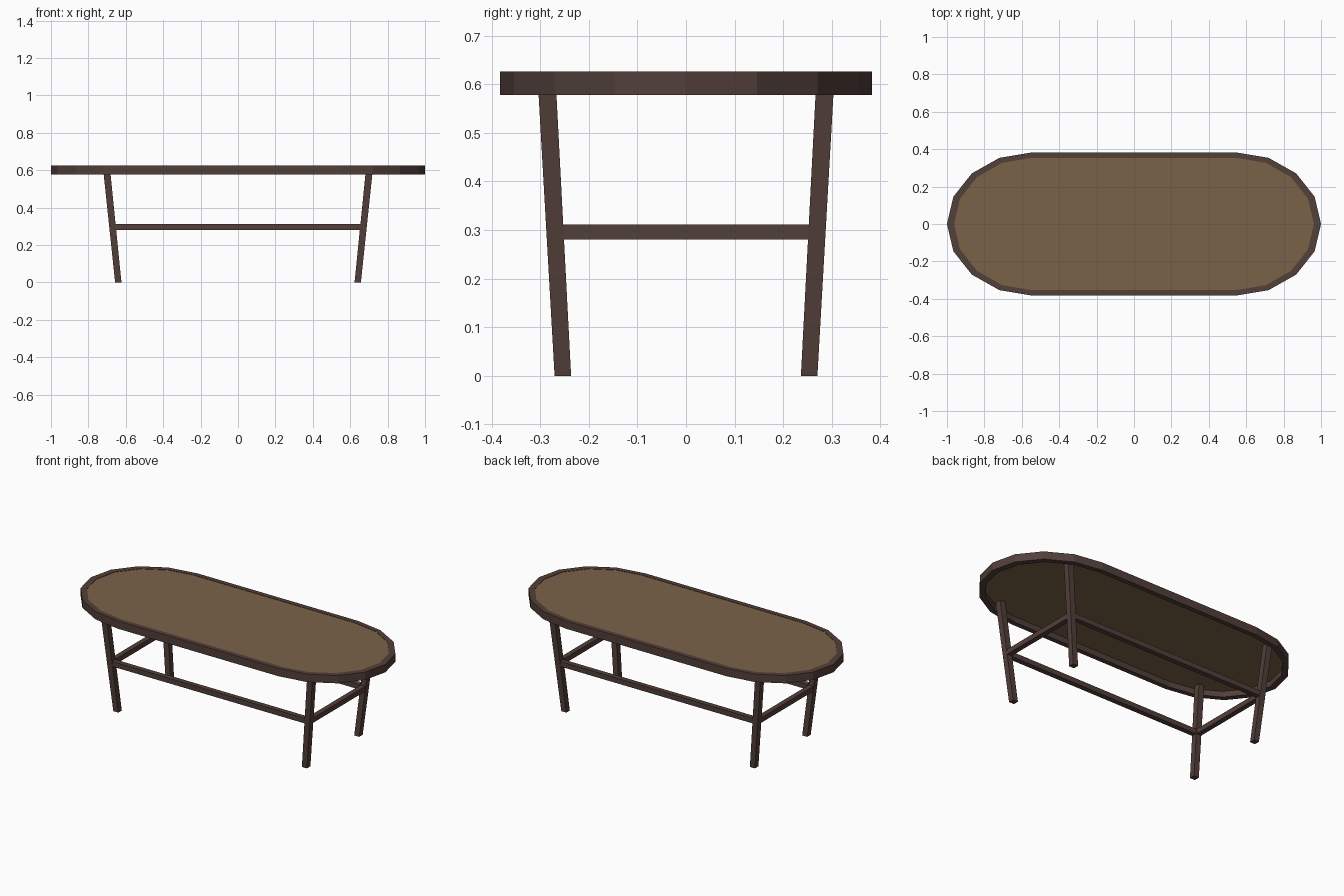
import bpy, bmesh, math

if "Cube" in bpy.data.objects:
    bpy.data.objects.remove(bpy.data.objects["Cube"])


def material(name, color):
    m = bpy.data.materials.new(name)
    m.diffuse_color = (*color, 1)
    m.use_nodes = True
    m.node_tree.nodes["Principled BSDF"].inputs["Base Color"].default_value = m.diffuse_color
    return m


FRAME = material("dark_wood", (0.085, 0.05, 0.042))
PANEL = material("light_wood", (0.195, 0.122, 0.066))


def finish(name, bm, mat):
    bmesh.ops.recalc_face_normals(bm, faces=bm.faces)
    me = bpy.data.meshes.new(name)
    bm.to_mesh(me)
    bm.free()
    me.materials.append(mat)
    ob = bpy.data.objects.new(name, me)
    bpy.context.collection.objects.link(ob)
    return ob


def oval(rx, ry, cx=0.545, n=8):
    """Two half ellipses of n sides joined by straight edges."""
    pts = []
    for side in (1, -1):
        for i in range(n + 1):
            a = -math.pi / 2 + math.pi * i / n
            pts.append((side * (cx + rx * math.cos(a)), side * ry * math.sin(a)))
    return pts


def loft(bm, rings, caps=False, closed=False):
    loops = [[bm.verts.new(p) for p in r] for r in rings]
    pairs = list(zip(loops, loops[1:])) + ([(loops[-1], loops[0])] if closed else [])
    for a, b in pairs:
        for i in range(len(a)):
            j = (i + 1) % len(a)
            bm.faces.new((a[i], a[j], b[j], b[i]))
    if caps:
        bm.faces.new(loops[0][::-1])
        bm.faces.new(loops[-1])


def at_z(pts, z):
    return [(x, y, z) for x, y in pts]


def square(x, y, w):
    h = w / 2
    return [(x - h, y - h), (x + h, y - h), (x + h, y + h), (x - h, y + h)]


# Rim around the top
outer, inner = oval(0.455, 0.383), oval(0.417, 0.354)
bm = bmesh.new()
loft(bm, [at_z(outer, 0.578), at_z(outer, 0.626), at_z(inner, 0.626), at_z(inner, 0.578)], closed=True)
finish("table_rim", bm, FRAME)

# Thin panel set inside the rim, hollow below
bm = bmesh.new()
loft(bm, [at_z(inner, 0.613), at_z(inner, 0.624)], caps=True)
finish("table_panel", bm, PANEL)

# Splayed, slightly tapered legs
for sx, xn in ((-1, "left"), (1, "right")):
    for sy, yn in ((-1, "front"), (1, "back")):
        bm = bmesh.new()
        loft(bm, [at_z(square(sx * 0.640, sy * 0.2535, 0.034), 0),
                  at_z(square(sx * 0.7035, sy * 0.287, 0.037), 0.614)], caps=True)
        finish(f"{yn}_{xn}_leg", bm, FRAME)


def bar(name, center, size):
    bm = bmesh.new()
    bmesh.ops.create_cube(bm, size=1)
    for v in bm.verts:
        v.co = [c + k * s for c, k, s in zip(center, v.co, size)]
    finish(name, bm, FRAME)


# Stretchers joining the legs on all four sides
LX, LY, Z, T = 0.671, 0.27, 0.296, 0.031
for s, n in ((-1, "front"), (1, "back")):
    bar(f"{n}_stretcher", (0, s * LY, Z), (2 * LX, T, T))
for s, n in ((-1, "left"), (1, "right")):
    bar(f"{n}_stretcher", (s * LX, 0, Z), (T, 2 * LY, T))
